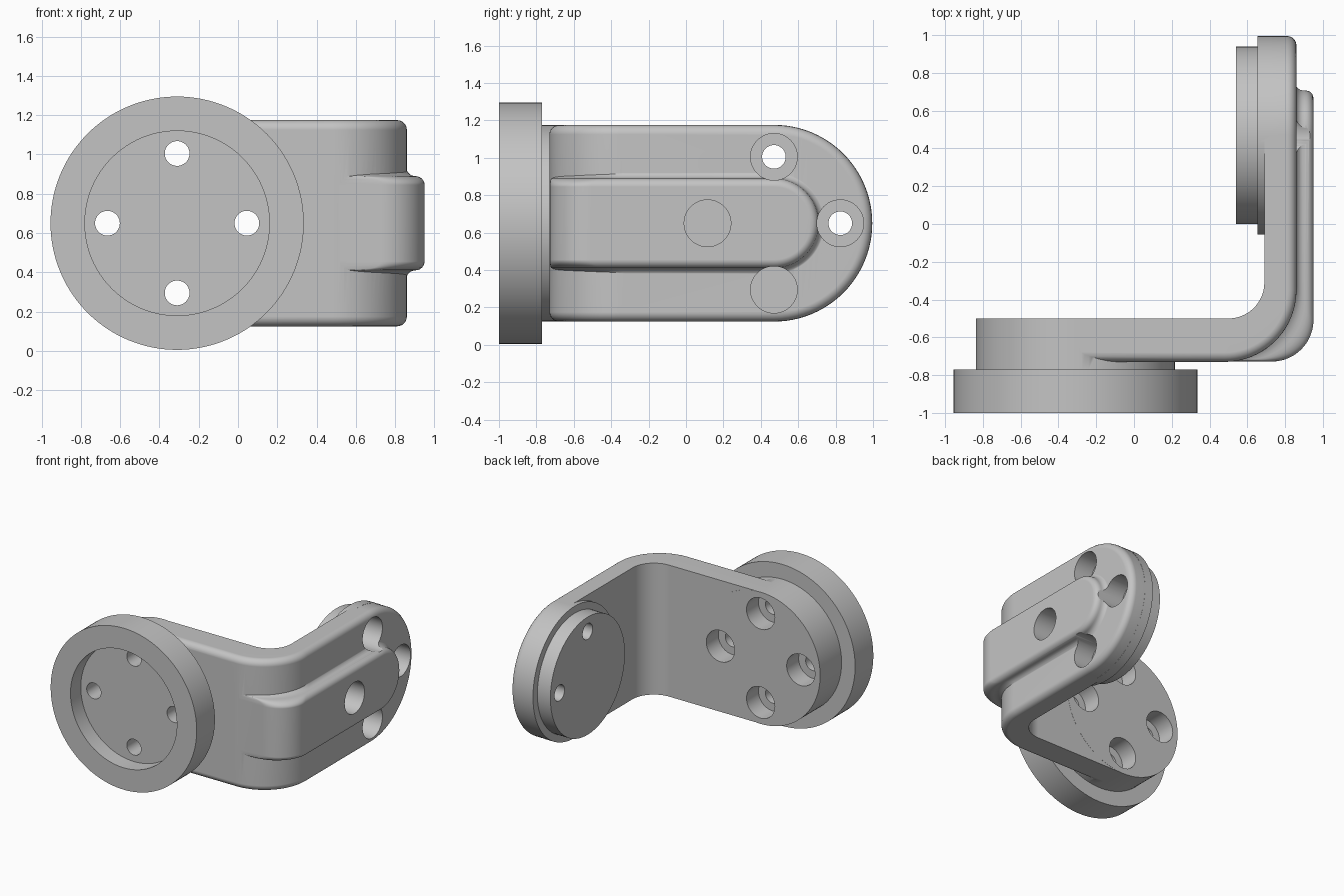
import bpy, bmesh
from math import sin, cos, pi
from mathutils import Matrix, Vector

if "Cube" in bpy.data.objects:
    bpy.data.objects.remove(bpy.data.objects["Cube"])

MID_Z = 0.65                      # height of both mounting axes
FRONT = Vector((-0.31, 0, MID_Z))  # front mount axis, along y
SIDE = Vector((0, 0.47, MID_Z))    # side mount axis, along x
BOLT = 0.355                      # bolt circle radius

grey = bpy.data.materials.new("satin grey metal")
grey.use_nodes = True
grey.diffuse_color = (0.55, 0.55, 0.55, 1)
grey.node_tree.nodes["Principled BSDF"].inputs["Base Color"].default_value = grey.diffuse_color


def add_object(name, bm):
    bmesh.ops.recalc_face_normals(bm, faces=bm.faces[:])
    mesh = bpy.data.meshes.new(name)
    bm.to_mesh(mesh)
    bm.free()
    ob = bpy.data.objects.new(name, mesh)
    bpy.context.collection.objects.link(ob)
    return ob


def disc(name, axis, centre, radius, start, end, sides=96):
    """Cylinder along x or y, from start to end on that axis."""
    bm = bmesh.new()
    bmesh.ops.create_cone(bm, cap_ends=True, segments=sides, radius1=radius,
                          radius2=radius, depth=end - start)
    turn = Matrix.Rotation(pi / 2, 4, "Y" if axis == 0 else "X")
    place = centre.copy()
    place[axis] = (start + end) / 2
    bm.transform(Matrix.Translation(place) @ turn)
    return add_object(name, bm)


def combine(target, tool, operation):
    """Apply a boolean and discard the tool."""
    mod = target.modifiers.new("join", "BOOLEAN")
    mod.operation, mod.object, mod.solver = operation, tool, "EXACT"
    bpy.context.view_layer.objects.active = target
    bpy.ops.object.modifier_apply(modifier=mod.name)
    bpy.data.objects.remove(tool)


def drill(target, axis, centre, radius, start, end):
    """Four holes around a mounting axis."""
    across = Vector((0, BOLT, 0)) if axis == 0 else Vector((BOLT, 0, 0))
    up = Vector((0, 0, BOLT))
    for offset in (across, -across, up, -up):
        cutter = disc("cutter", axis, centre + offset, radius, start, end, 48)
        cutter.hide_render = True
        combine(target, cutter, "DIFFERENCE")


def bent_slab(name, start_x, layers, steps=20):
    """Stack of L-shaped strips (x face, y face, bend radius, half width), round at the far end."""
    bm = bmesh.new()
    loops = []
    for x, y, bend, w in layers:
        rows = [(start_x, y, w)]
        for i in range(steps + 1):
            a = pi / 2 * i / steps
            rows.append((x - bend + bend * sin(a), y + bend - bend * cos(a), w))
        for i in range(steps):
            a = pi / 2 * i / steps
            rows.append((x, SIDE.y + w * sin(a), w * cos(a)))
        points = [(px, py, MID_Z + h) for px, py, h in rows]
        points.append((x, SIDE.y + w, MID_Z))
        points += [(px, py, MID_Z - h) for px, py, h in reversed(rows)]
        loops.append([bm.verts.new(p) for p in points])
    count = len(loops[0])
    for low, high in zip(loops, loops[1:]):
        for j in range(count):
            k = (j + 1) % count
            bm.faces.new((low[j], low[k], high[k], high[j]))
    half = count // 2
    for loop in (loops[0], loops[-1]):
        for i in range(half - 1):
            bm.faces.new((loop[i], loop[i + 1], loop[-2 - i], loop[-1 - i]))
        bm.faces.new(loop[half - 1:half + 2])
    return add_object(name, bm)


# Bent arm with a rounded outer edge
arm_layers = [(0.69, -0.5, 0.19, 0.525)]
for i in range(7):
    a = pi / 2 * i / 6
    drop = 0.05 * (1 - sin(a))
    arm_layers.append((0.86 - drop, -0.73 + drop, 0.38 - drop, 0.525 - 0.05 * (1 - cos(a))))
arm = bent_slab("bent_arm", FRONT.x, arm_layers)

# Raised rib, blended at its foot and rounded on top, fading out past the bend
FILLET = 0.0465
section = []
for i in range(7):
    a = pi / 2 * i / 6
    section.append((0.95 - FILLET - FILLET * cos(a), 0.285 - 0.045 * sin(a)))
for i in range(1, 7):
    a = pi / 2 * i / 6
    section.append((0.95 - FILLET + FILLET * sin(a), 0.195 + 0.045 * cos(a)))
rib_layers = [(0.8, -0.65, 0.33, 0.285)]
for x, w in section:
    t = (x - 0.857) / 0.093
    rib_layers.append((x, -0.708 - 0.02 * t, 0.39 - 0.17 * t, w))
combine(arm, bent_slab("rib", 0.4, rib_layers), "UNION")

# Round collar behind the flange and round pad behind the boss
combine(arm, disc("collar", 1, FRONT, 0.526, -0.77, -0.499), "UNION")
combine(arm, disc("pad", 0, SIDE, 0.526, 0.655, 0.73), "UNION")

# Counterbores and bolt holes in the arm
drill(arm, 1, FRONT, 0.125, -0.65, -0.4)
drill(arm, 1, FRONT, 0.063, -0.9, -0.55)
drill(arm, 0, SIDE, 0.125, 0.7, 1.1)
drill(arm, 0, SIDE, 0.063, 0.6, 0.8)

# Front flange with a round recess
flange = disc("front_flange", 1, FRONT, 0.645, -1, -0.77, 128)
combine(flange, disc("recess_cutter", 1, FRONT, 0.47, -1.2, -0.87), "DIFFERENCE")
drill(flange, 1, FRONT, 0.063, -1.1, -0.7)

# Locating boss on the inside of the side arm
boss = disc("side_boss", 0, SIDE, 0.47, 0.54, 0.655)
drill(boss, 0, SIDE, 0.063, 0.4, 0.8)

# Finish: one material, smooth curves with crisp edges
for ob in (arm, flange, boss):
    ob.data.materials.clear()
    ob.data.materials.append(grey)
    bpy.ops.object.select_all(action="DESELECT")
    ob.select_set(True)
    bpy.context.view_layer.objects.active = ob
    bpy.ops.object.shade_smooth_by_angle(angle=pi / 6)
    weighted = ob.modifiers.new("even shading", "WEIGHTED_NORMAL")
    weighted.keep_sharp = True
